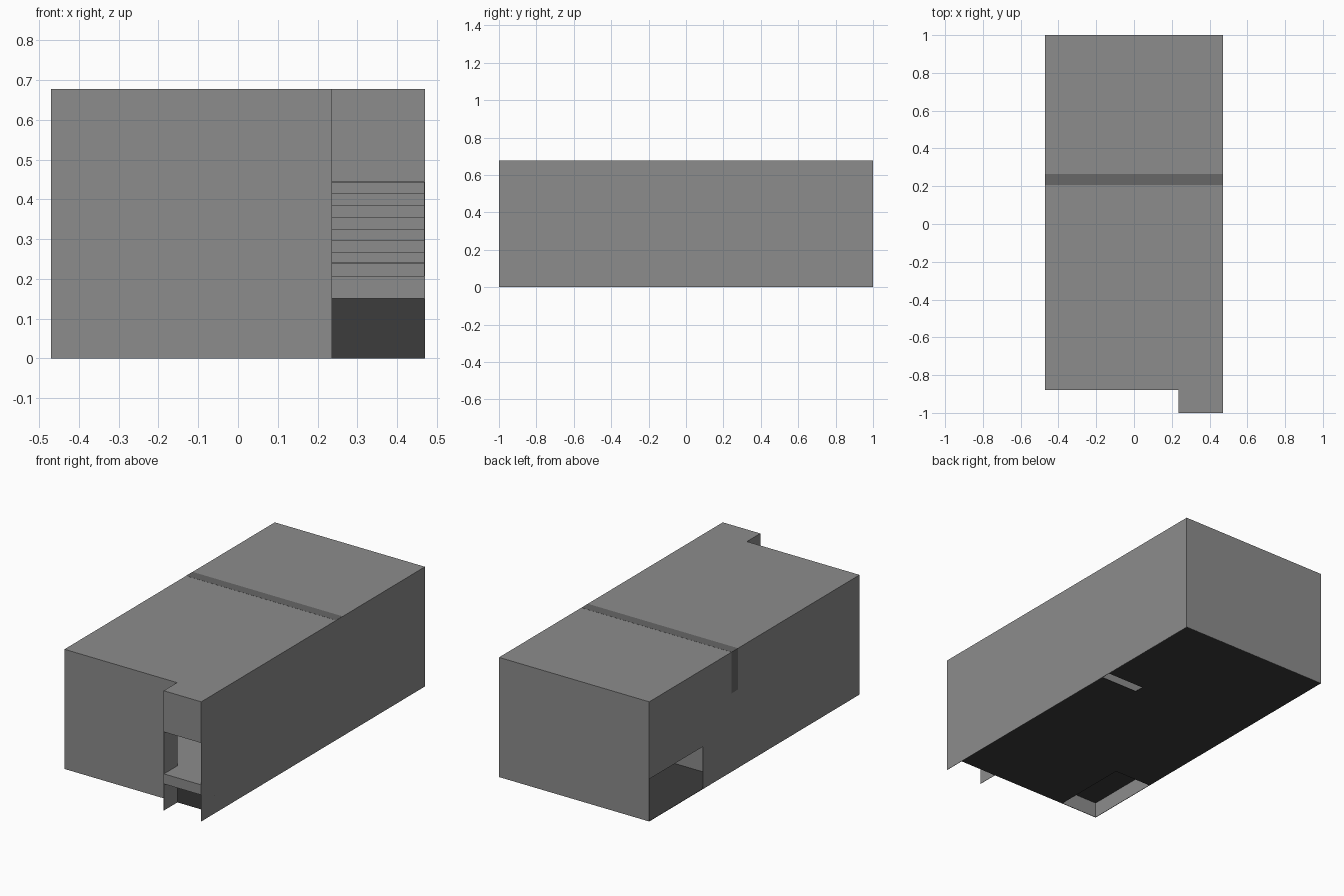
import bpy

if "Cube" in bpy.data.objects:
    bpy.data.objects.remove(bpy.data.objects["Cube"])

T = 0.002                       # sheet thickness of walls and floors
W, MID = 0.47, 0.235            # half width, stair bay edge
YF, YM, YB = -1.0, -0.88, 1.0   # porch front, main front, back
H = 0.677


def material(name, v):
    m = bpy.data.materials.new(name)
    m.diffuse_color = (v, v, v, 1)
    m.use_nodes = True
    m.node_tree.nodes["Principled BSDF"].inputs["Base Color"].default_value = m.diffuse_color
    return m


GREY = material("wall_grey", 0.265)
SHADE = material("band_grey", 0.135)
DARK = material("floor_dark", 0.045)


def box(name, x, y, z, mat=GREY):
    bpy.ops.mesh.primitive_cube_add(
        size=1, location=[(a + b) / 2 for a, b in (x, y, z)])
    ob = bpy.context.object
    ob.name = name
    ob.scale = [b - a for a, b in (x, y, z)]
    bpy.ops.object.transform_apply(location=False, rotation=False, scale=True)
    ob.data.materials.append(mat)
    return ob


def cut(ob, name, x, y, z):
    c = box(name, x, y, z, ob.data.materials[0])
    c.hide_render = True
    c.hide_viewport = True
    m = ob.modifiers.new(name, 'BOOLEAN')
    m.operation = 'DIFFERENCE'
    m.solver = 'EXACT'
    m.object = c


def stairs(name, x, y, z, run, rise, count):
    # stepped profile with a sloped underside, extruded across x
    prof = []
    for i in range(count):
        prof += [(y + i * run, z + i * rise), (y + i * run, z + (i + 1) * rise)]
    prof += [(y + count * run, z + count * rise),
             (y + count * run, z + (count - 1) * rise)]
    n = len(prof)
    verts = [(px, a, b) for px in x for a, b in prof]
    faces = [tuple(range(n - 1, -1, -1)), tuple(range(n, 2 * n))]
    faces += [(i, (i + 1) % n, n + (i + 1) % n, n + i) for i in range(n)]
    me = bpy.data.meshes.new(name)
    me.from_pydata(verts, [], faces)
    me.materials.append(GREY)
    ob = bpy.data.objects.new(name, me)
    bpy.context.collection.objects.link(ob)
    return ob


# outer walls
box("right_wall", (W - T, W), (YF, YB), (0, H))
box("back_wall", (-W, W), (YB - T, YB), (0, H))
box("front_wall", (-W, MID), (YM, YM + T), (0, H))
left = box("left_wall", (-W, -W + T), (YM, YB), (0, H))
cut(left, "left_opening_cutter", (-W - .1, -W + .1), (0.52, YB - T), (-.1, 0.24))

# front entrance bay
box("bay_side_wall", (MID, MID + T), (YF, YM), (0, H))
box("bay_fascia", (MID, W), (YF, YF + T), (0.444, H))
box("bay_landing", (MID, W), (YF, YM), (0.15, 0.207))
box("bay_lower_wall", (MID, W), (YM, YM + T), (0, 0.15), DARK)
box("bay_roof", (MID, W), (YF, YM), (H - T, H))

# ground floor with two openings
ground = box("ground_floor", (-W, W), (YM, YB), (0, T), DARK)
cut(ground, "front_pit_cutter", (-W + T, -MID), (YM + T, -0.43), (-.1, .1))
cut(ground, "partition_slot_cutter", (MID, W - T), (0.295, 0.352), (-.1, .1))

# upper floors, the first one stepping up behind the partition
box("first_floor_front", (-W, W), (YM, 0.352), (0.207 - T, 0.207))
box("first_floor_back", (-W, W), (0.352, YB), (0.24, 0.24 + T))
second = box("second_floor", (-W, W), (YM, YB), (0.444 - T, 0.444))
cut(second, "stairwell_cutter", (MID, W - T), (0.3, 0.78), (.35, .5))
box("roof", (-W, W), (YM, YB), (H - T, H))

# cross partitions; the upper one shows as a band on roof and left wall
for y in (0.295, 0.352):
    box("lower_partition", (-W + T, W - T), (y - T, y), (0, 0.24))
box("top_partition", (-W - 0.0005, W - T), (0.207, 0.265), (0.444, H + 0.0005),
    SHADE)

# stairs and pit cover
stairs("upper_stairs", (MID, W - T), 0.3, 0.178, 0.055, 0.0296, 9)
box("pit_cover", (-W + T, -MID), (YM + T, -0.43), (0.088, 0.09), DARK)
